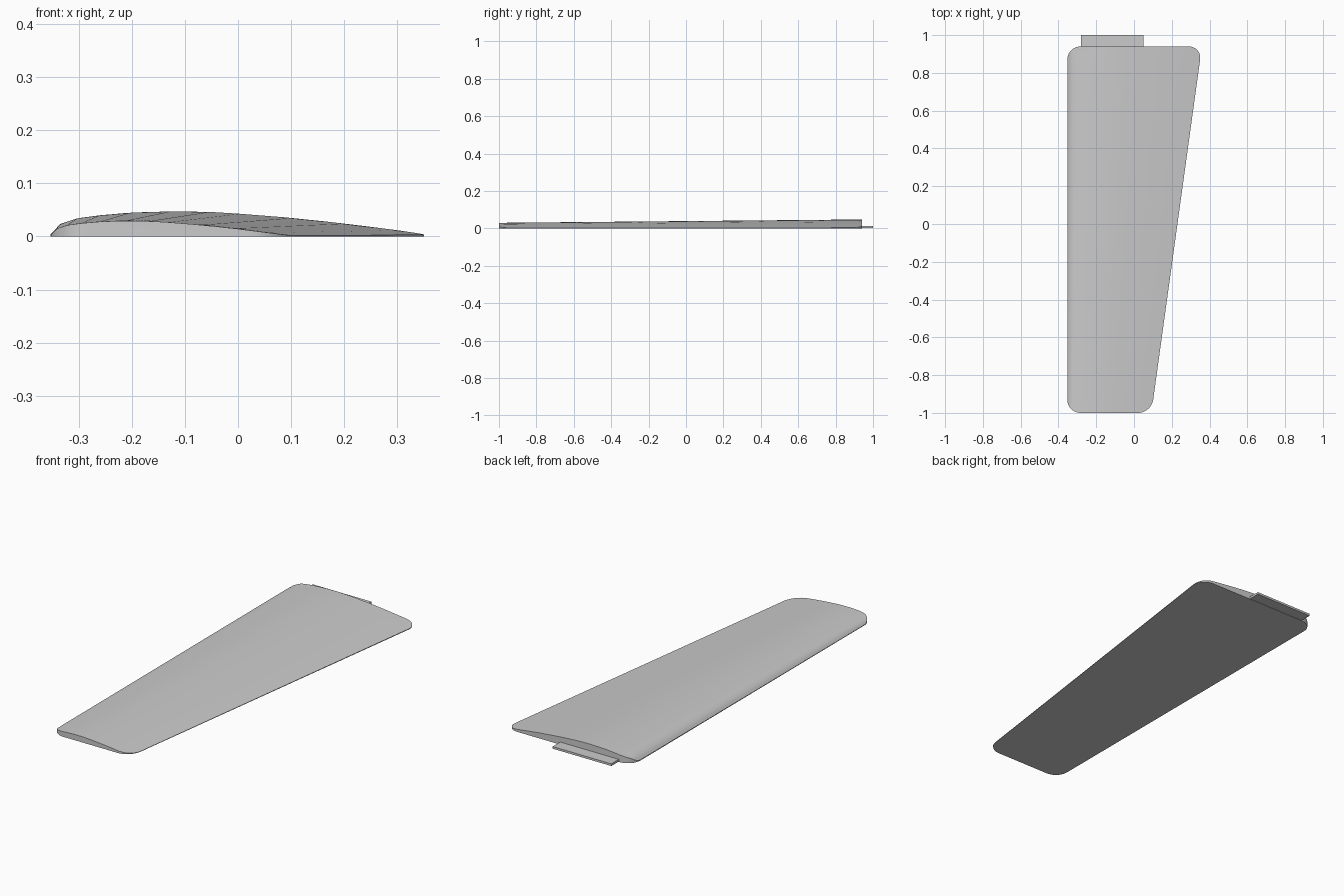
import bpy, bmesh, math

cube = bpy.data.objects.get("Cube")
if cube:
    bpy.data.objects.remove(cube)

grey = bpy.data.materials.new("plain_grey")
grey.use_nodes = True
COLOUR = (0.6, 0.6, 0.6, 1)
grey.diffuse_color = COLOUR
grey.node_tree.nodes["Principled BSDF"].inputs["Base Color"].default_value = COLOUR

TIP, ROOT, LEAD, RADIUS, STEPS = -1.0, 0.94, -0.353, 0.07, 10

# Upper airfoil curve: (chord fraction, height as a fraction of chord)
PROFILE = [(0, .006), (.012, .018), (.025, .033), (.07, .048), (.13, .056), (.21, .063),
           (.32, .067), (.42, .065), (.5, .060), (.64, .049), (.78, .034), (.92, .016), (1, .005)]


def height(t):
    for (a, za), (b, zb) in zip(PROFILE, PROFILE[1:]):
        if t <= b:
            return za + (zb - za) * (t - a) / (b - a)
    return PROFILE[-1][1]


def section(y):
    """Airfoil section at y, trimmed by the rounded plan corners."""
    trail = 0.092 + 0.138 * (y - TIP)
    chord = trail - LEAD
    short = max(0, RADIUS - min(y - TIP, ROOT - y))
    inset = RADIUS - math.sqrt(max(0, RADIUS ** 2 - short ** 2))
    left, right = LEAD + inset, trail - inset
    xs = [left + t * (right - left) for t, _ in PROFILE]
    top = [(x, y, chord * height((x - LEAD) / chord)) for x in xs]
    return [(left, y, 0)] + top + [(right, y, 0)]


def finish(bm, name):
    bmesh.ops.recalc_face_normals(bm, faces=bm.faces)
    mesh = bpy.data.meshes.new(name)
    bm.to_mesh(mesh)
    bm.free()
    mesh.materials.append(grey)
    obj = bpy.data.objects.new(name, mesh)
    bpy.context.collection.objects.link(obj)
    return obj


# Wing panel: sections packed along the corner arcs, then skinned
arc = [RADIUS * (1 - math.cos(math.pi / 2 * i / STEPS)) for i in range(STEPS + 1)]
stations = [TIP + d for d in arc] + [ROOT - d for d in reversed(arc)]
bm = bmesh.new()
rings = [[bm.verts.new(p) for p in section(y)] for y in stations]
for a, b in zip(rings, rings[1:]):
    for i in range(len(a)):
        j = (i + 1) % len(a)
        bm.faces.new((a[i], a[j], b[j], b[i]))
bm.faces.new(rings[0])
bm.faces.new(rings[-1])
wing = finish(bm, "wing_panel")
bpy.ops.object.select_all(action='DESELECT')
wing.select_set(True)
bpy.context.view_layer.objects.active = wing
bpy.ops.object.shade_smooth_by_angle(angle=math.radians(30))

# Thin mounting tab at the root
bm = bmesh.new()
bmesh.ops.create_cube(bm, size=1)
bmesh.ops.scale(bm, vec=(0.33, 0.08, 0.011), verts=bm.verts)
bmesh.ops.translate(bm, vec=(-0.115, 0.96, 0.0075), verts=bm.verts)
finish(bm, "root_tab")
